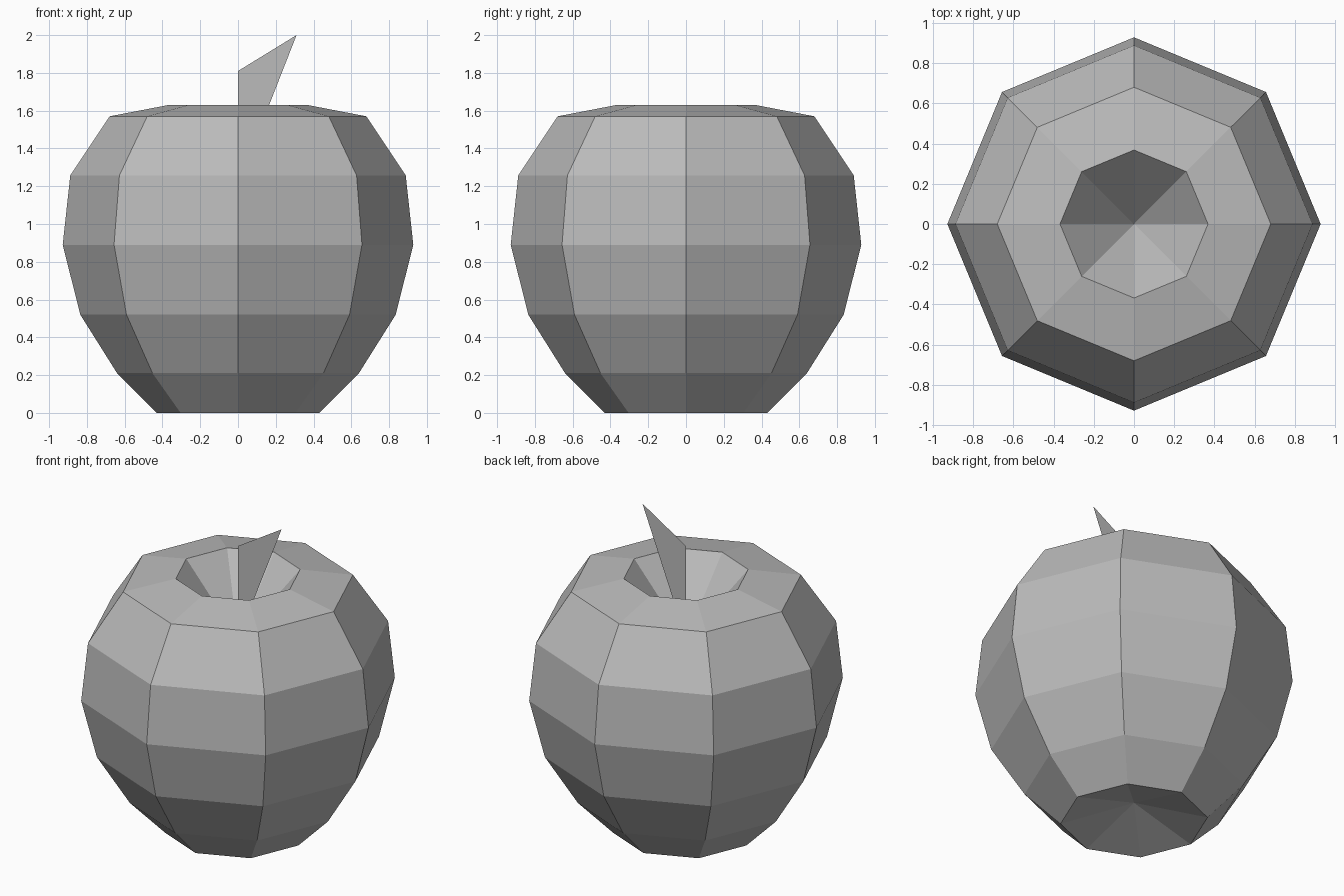
import bpy
import bmesh
from math import sin, cos, tau

cube = bpy.data.objects.get("Cube")
if cube:
    bpy.data.objects.remove(cube, do_unlink=True)

SIDES = 8
BOTTOM_POLE, TOP_POLE = 0.12, 1.21


def make_material(name, value):
    mat = bpy.data.materials.new(name)
    mat.use_nodes = True
    colour = (value, value, value, 1)
    mat.diffuse_color = colour
    mat.node_tree.nodes["Principled BSDF"].inputs["Base Color"].default_value = colour
    return mat


def make_object(name, bm, mat):
    mesh = bpy.data.meshes.new(name)
    bm.to_mesh(mesh)
    bm.free()
    mesh.materials.append(mat)
    obj = bpy.data.objects.new(name, mesh)
    bpy.context.collection.objects.link(obj)
    return obj


grey = make_material("plain grey", 0.5)

# Apple body: rings of (radius, height) closed by a sunken pole at each end
profile = [(0.43, 0), (0.64, 0.21), (0.835, 0.52), (0.928, 0.89),
           (0.888, 1.257), (0.68, 1.57), (0.368, 1.63)]
bm = bmesh.new()
rings = [[bm.verts.new((r * cos(tau * i / SIDES), r * sin(tau * i / SIDES), z))
          for i in range(SIDES)] for r, z in profile]
bottom = bm.verts.new((0, 0, BOTTOM_POLE))
top = bm.verts.new((0, 0, TOP_POLE))
for i in range(SIDES):
    j = (i + 1) % SIDES
    for low, high in zip(rings, rings[1:]):
        bm.faces.new((low[i], low[j], high[j], high[i]))
    bm.faces.new((bottom, rings[0][j], rings[0][i]))
    bm.faces.new((top, rings[-1][i], rings[-1][j]))
make_object("apple_body", bm, grey)

# Stem: a single flat blade rising from the bottom of the top hollow
bm = bmesh.new()
bm.faces.new([bm.verts.new((x, 0, z))
              for x, z in ((0, TOP_POLE), (0.31, 2.0), (0, 1.81))])
make_object("stem", bm, grey)
